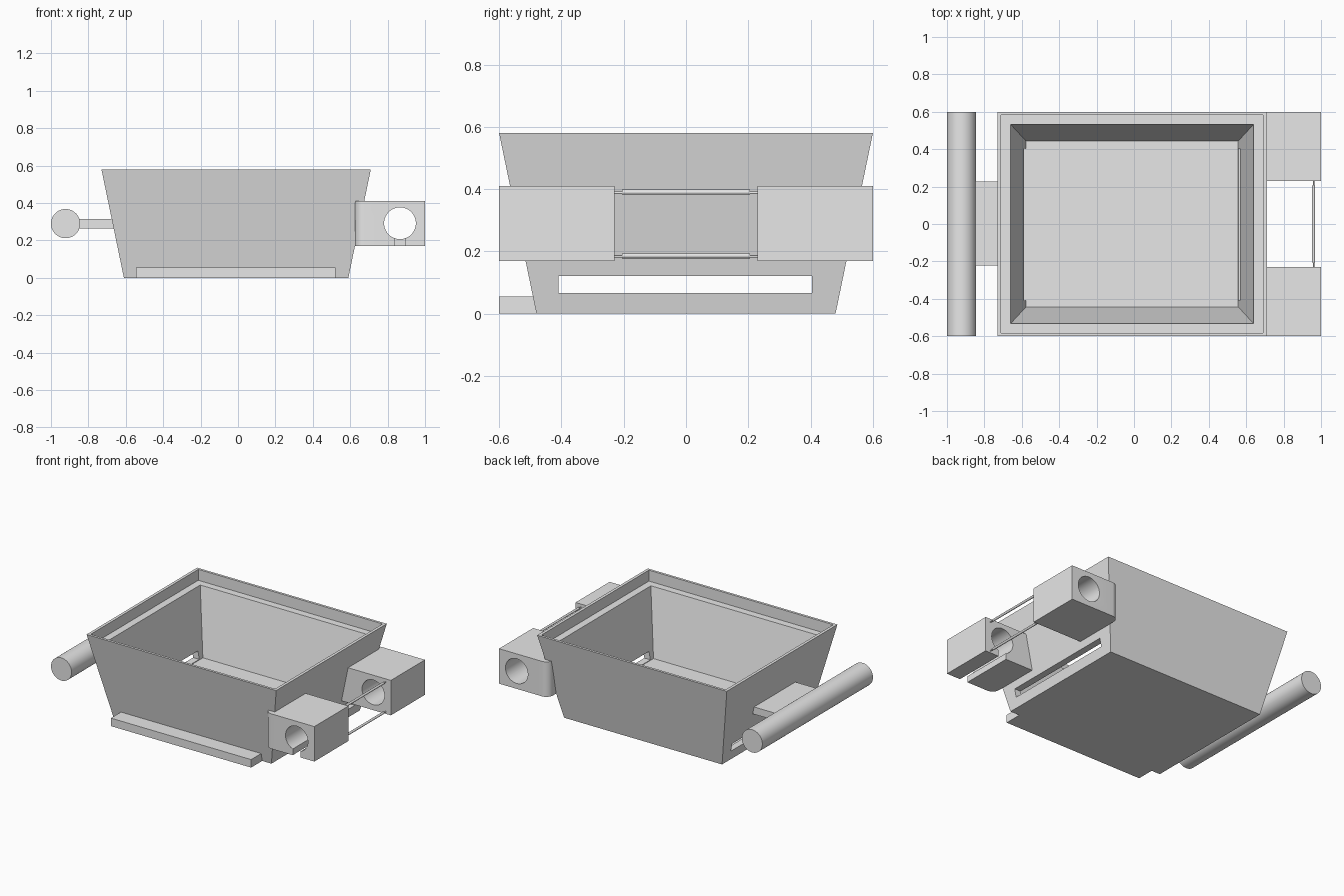
import bpy
import bmesh
import math
from mathutils import Matrix

cube = bpy.data.objects.get("Cube")
if cube:
    bpy.data.objects.remove(cube, do_unlink=True)

grey = bpy.data.materials.new("plain grey")
grey.use_nodes = True
GREY = (0.8, 0.8, 0.8, 1)
grey.diffuse_color = GREY
for node in grey.node_tree.nodes:
    if node.type == "BSDF_PRINCIPLED":
        node.inputs["Base Color"].default_value = GREY


def finish(name, bm):
    bmesh.ops.recalc_face_normals(bm, faces=bm.faces)
    mesh = bpy.data.meshes.new(name)
    bm.to_mesh(mesh)
    bm.free()
    mesh.materials.append(grey)
    obj = bpy.data.objects.new(name, mesh)
    bpy.context.collection.objects.link(obj)
    return obj


def activate(obj):
    bpy.ops.object.select_all(action="DESELECT")
    obj.select_set(True)
    bpy.context.view_layer.objects.active = obj


def smooth(obj):
    activate(obj)
    bpy.ops.object.shade_smooth_by_angle(angle=math.radians(30))


def box(name, xs, ys, zs):
    bm = bmesh.new()
    bmesh.ops.create_cube(bm, size=1)
    for v in bm.verts:
        v.co = [(a + b) / 2 + c * (b - a) for c, (a, b) in zip(v.co, (xs, ys, zs))]
    return finish(name, bm)


def rod(name, x, z, radius, y0, y1, sides=48):
    bm = bmesh.new()
    bmesh.ops.create_cone(bm, cap_ends=True, segments=sides, radius1=radius,
                          radius2=radius, depth=y1 - y0)
    bm.transform(Matrix.Translation((x, (y0 + y1) / 2, z))
                 @ Matrix.Rotation(math.pi / 2, 4, "X"))
    obj = finish(name, bm)
    smooth(obj)
    return obj


def cut(obj, cutter):
    mod = obj.modifiers.new("cut", "BOOLEAN")
    mod.operation = "DIFFERENCE"
    mod.solver = "EXACT"
    mod.object = cutter
    activate(obj)
    bpy.ops.object.modifier_apply(modifier=mod.name)
    bpy.data.objects.remove(cutter, do_unlink=True)


# Tapered tub: nested rectangles from the underside, over the rim, to the floor
bm = bmesh.new()
rings = []
for hx, hy, z in ((0.6, 0.48, 0), (0.72, 0.6, 0.58), (0.7, 0.583, 0.58),
                  (0.7, 0.583, 0.505), (0.65, 0.533, 0.505), (0.567, 0.443, 0.062)):
    rings.append([bm.verts.new((-0.01 + sx * hx, sy * hy, z))
                  for sx, sy in ((-1, -1), (1, -1), (1, 1), (-1, 1))])
for low, high in zip(rings, rings[1:]):
    for i in range(4):
        j = (i + 1) % 4
        bm.faces.new((low[i], low[j], high[j], high[i]))
bm.faces.new(rings[0])
bm.faces.new(rings[-1])
tub = finish("tub", bm)
cut(tub, box("slot_cutter", (-1, 1), (-0.41, 0.405), (0.066, 0.121)))

# Front foot bar
box("foot_bar", (-0.545, 0.52), (-0.6, -0.47), (0, 0.055))

# Handle roll and the plate that carries it
rod("handle_roll", -0.922, 0.29, 0.078, -0.6, 0.6, 64)
box("handle_plate", (-0.88, -0.64), (-0.222, 0.226), (0.265, 0.315))


# Bored blocks, with the outer corner next to the tub rounded
def bored_block(name, side, slotted):
    r = 0.05
    arc = [(0.625 + r - r * math.cos(a), 0.6 - r + r * math.sin(a))
           for a in (math.pi / 2 * i / 10 for i in range(11))]
    outline = [(0.625, 0.23)] + arc + [(1, 0.6), (1, 0.23)]
    bm = bmesh.new()
    face = bm.faces.new([bm.verts.new((x, side * y, 0.17)) for x, y in outline])
    new = bmesh.ops.extrude_face_region(bm, geom=[face])["geom"]
    top = [g for g in new if isinstance(g, bmesh.types.BMVert)]
    bmesh.ops.translate(bm, verts=top, vec=(0, 0, 0.24))
    block = finish(name, bm)
    cut(block, rod("bore_cutter", 0.866, 0.292, 0.085, -1, 1, 64))
    if slotted:
        cut(block, box("gap_cutter", (0.836, 0.896), (-1, 1), (0.1, 0.25)))
    smooth(block)


bored_block("front_block", -1, True)
bored_block("back_block", 1, False)

# Paired rods between the blocks, each a sleeve on a thinner pin
for label, z in (("upper", 0.39), ("lower", 0.186)):
    rod(label + "_sleeve", 0.96, z, 0.008, -0.205, 0.205, 24)
    rod(label + "_pin", 0.96, z - 0.002, 0.004, -0.25, 0.25, 16)
